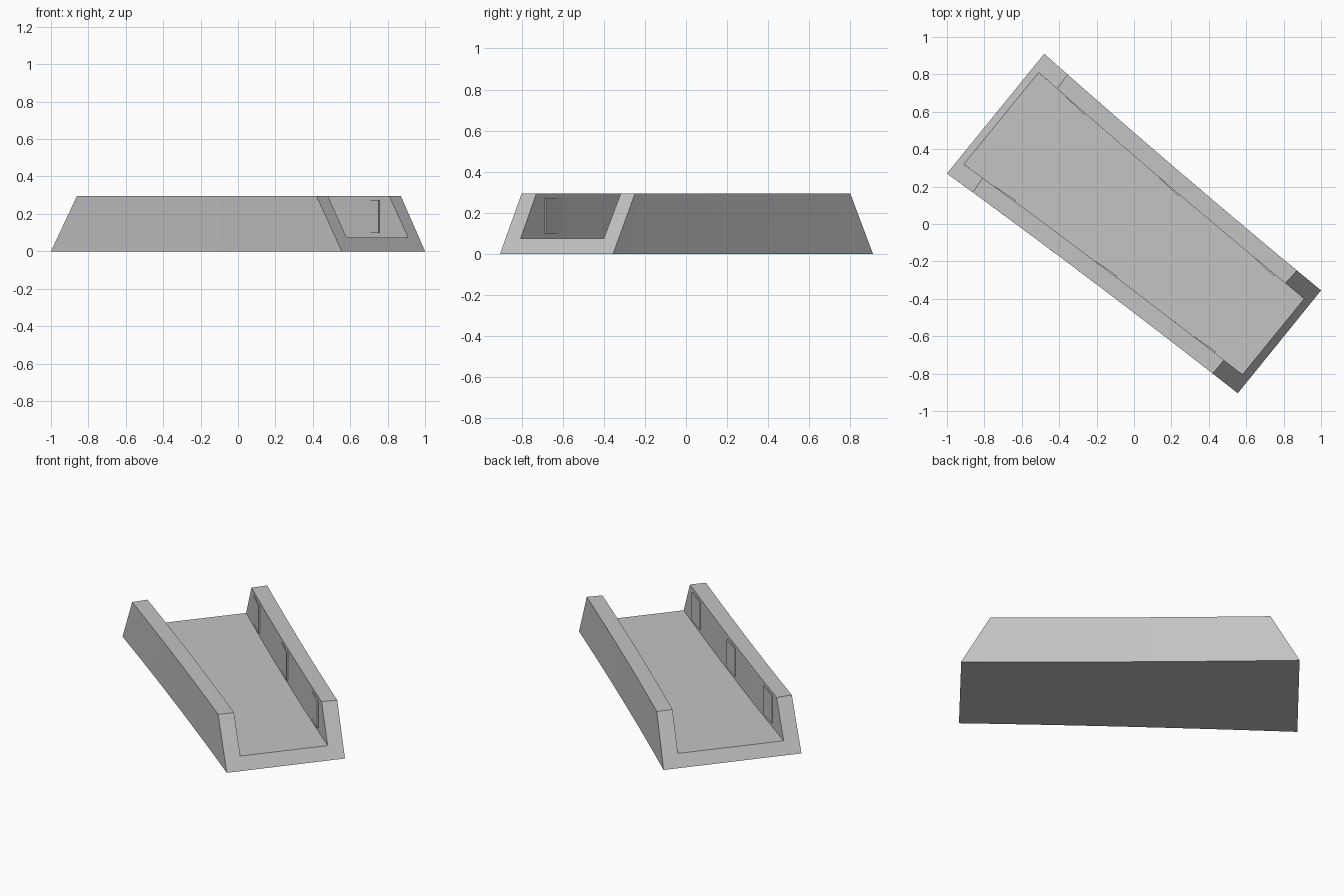
import bpy
from mathutils import Vector

if "Cube" in bpy.data.objects:
    bpy.data.objects.remove(bpy.data.objects["Cube"])

H, FLOOR, STEPS, BOW = 0.295, 0.075, 16, 0.009
grey = bpy.data.materials.new("concrete grey")
grey.diffuse_color = (0.55, 0.55, 0.55, 1)
grey.use_nodes = True
grey.node_tree.nodes["Principled BSDF"].inputs["Base Color"].default_value = grey.diffuse_color

# Plan lines of the walls, from the wide end to the narrow end
LEFT_OUT = (Vector((-1.0, 0.27)), Vector((0.555, -0.905)))
LEFT_IN = (Vector((-0.91, 0.32)), Vector((0.58, -0.805)))
RIGHT_OUT = (Vector((-0.48, 0.91)), Vector((1.0, -0.355)))
RIGHT_IN = (Vector((-0.51, 0.81)), Vector((0.91, -0.40)))


def wall_point(line, f, z, side, lift=0.0):
    """Point on a wall line that bows slightly inward at mid length."""
    a, b = line
    d = (b - a).normalized()
    inward = Vector((-d.y, d.x)) * side
    p = a.lerp(b, f) + inward * (4 * f * (1 - f) * BOW + lift)
    return (p.x, p.y, z)


def make(name, verts, faces):
    me = bpy.data.meshes.new(name)
    me.from_pydata(verts, [], faces)
    me.materials.append(grey)
    ob = bpy.data.objects.new(name, me)
    bpy.context.collection.objects.link(ob)
    return ob


# U-shaped channel: cross-section swept along the length with raked ends
section = [(LEFT_OUT, 0, 0, 1), (LEFT_OUT, 0.088, H, 1),
           (LEFT_IN, 0.067, H, 1), (LEFT_IN, 0, FLOOR, 1),
           (RIGHT_IN, 0, FLOOR, -1), (RIGHT_IN, 0.07, H, -1),
           (RIGHT_OUT, 0.086, H, -1), (RIGHT_OUT, 0, 0, -1)]
verts, faces = [], []
for i in range(STEPS + 1):
    t = i / STEPS
    for line, inset, z, side in section:
        verts.append(wall_point(line, inset + t * (1 - 2 * inset), z, side))
for i in range(STEPS):
    for k in range(8):
        a, b = i * 8 + k, i * 8 + (k + 1) % 8
        faces.append((a, a + 8, b + 8, b))
# end faces: left wall, floor slab, right wall
for base, flip in ((0, False), (STEPS * 8, True)):
    for q in ((0, 1, 2, 3), (0, 3, 4, 7), (4, 5, 6, 7)):
        f = [base + k for k in q]
        faces.append(f[::-1] if flip else f)
channel = make("channel", verts, faces)
bpy.context.view_layer.objects.active = channel
channel.select_set(True)
bpy.ops.object.shade_smooth_by_angle(angle=0.5)

# Thin wedge plates on the inner walls, thicker towards the narrow end
for name, line, side, starts in (
        ("left_plate", LEFT_IN, 1, (0.108, 0.468, 0.824)),
        ("right_plate", RIGHT_IN, -1, (0.103, 0.458, 0.818))):
    for n, s in enumerate(starts):
        v = []
        for f, lift in ((s, 0.002), (s + 0.075, 0.009)):
            for l in (-0.004, lift):
                for z in (0.097, 0.273):
                    v.append(wall_point(line, f, z, side, l))
        quads = [(0, 1, 3, 2), (4, 6, 7, 5), (2, 3, 7, 6),
                 (0, 4, 5, 1), (0, 2, 6, 4), (1, 5, 7, 3)]
        if side < 0:
            quads = [q[::-1] for q in quads]
        make(f"{name}_{n + 1}", v, quads)

# Consistent outward normals
import bmesh
for ob in bpy.context.collection.objects:
    bm = bmesh.new()
    bm.from_mesh(ob.data)
    bmesh.ops.recalc_face_normals(bm, faces=bm.faces)
    bm.to_mesh(ob.data)
    bm.free()
